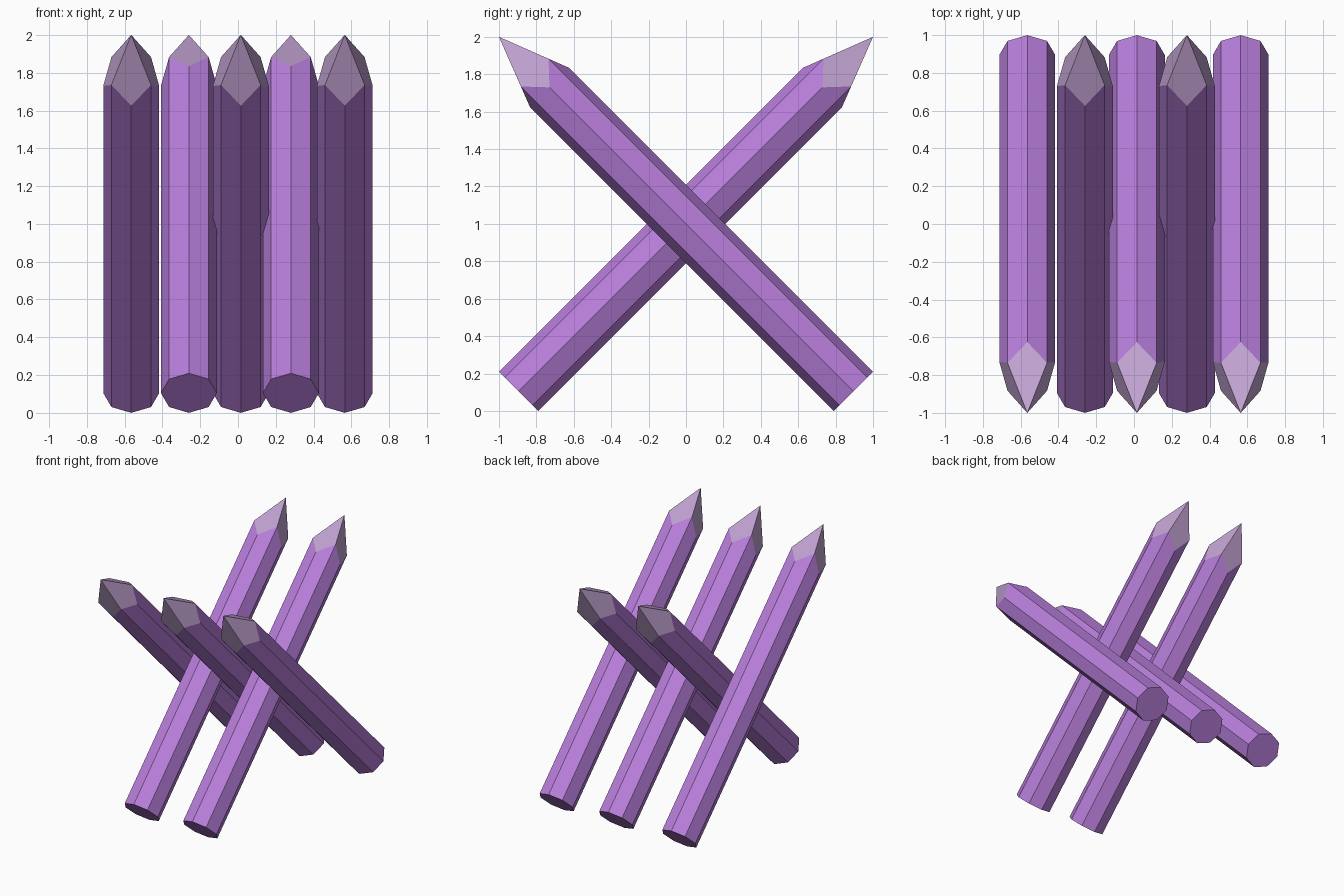
import bpy, bmesh
from math import sin, cos, pi, sqrt

if "Cube" in bpy.data.objects:
    bpy.data.objects.remove(bpy.data.objects["Cube"])

R = 0.148                  # shaft radius
LENGTH = 1.895 * sqrt(2)   # butt to tip
TIP = 0.382                # length of the sharpened end


def material(name, color):
    m = bpy.data.materials.new(name)
    m.diffuse_color = color
    m.use_nodes = True
    m.node_tree.nodes["Principled BSDF"].inputs["Base Color"].default_value = m.diffuse_color
    return m


wood = material("purple_wood", (0.48, 0.21, 0.71, 1))
cut_wood = material("cut_wood", (0.53, 0.36, 0.63, 1))


def stake(name, x, side):
    """Octagonal stake sharpened by four flat cuts; side=-1 leans to the front."""
    bm = bmesh.new()
    base, ring = [], []
    for i in range(8):
        px, py = R * cos(i * pi / 4), R * sin(i * pi / 4)
        # cuts reach lower at their middle than at the corners between them
        depth = TIP if i % 2 == 0 else TIP / sqrt(2)
        base.append(bm.verts.new((px, py, 0)))
        ring.append(bm.verts.new((px, py, LENGTH - depth)))
    point = bm.verts.new((0, 0, LENGTH))

    # butt end and shaft sides
    bm.faces.new(base[::-1])
    for i in range(8):
        j = (i + 1) % 8
        bm.faces.new((base[i], base[j], ring[j], ring[i]))
    # four kite-shaped cuts
    for i in range(0, 8, 2):
        f = bm.faces.new((ring[i - 1], ring[i], ring[i + 1], point))
        f.material_index = 1

    mesh = bpy.data.meshes.new(name)
    bm.to_mesh(mesh)
    bm.free()
    mesh.materials.append(wood)
    mesh.materials.append(cut_wood)
    ob = bpy.data.objects.new(name, mesh)
    ob.location = (x, -side * 0.895, 0.105)
    ob.rotation_euler = (-side * pi / 4, 0, 0)
    bpy.context.collection.objects.link(ob)


# stakes leaning forward
for n, x in enumerate((-0.565, 0.015, 0.565), 1):
    stake(f"front_stake_{n}", x, -1)
# stakes leaning backward
for n, x in enumerate((-0.26, 0.28), 1):
    stake(f"back_stake_{n}", x, 1)
